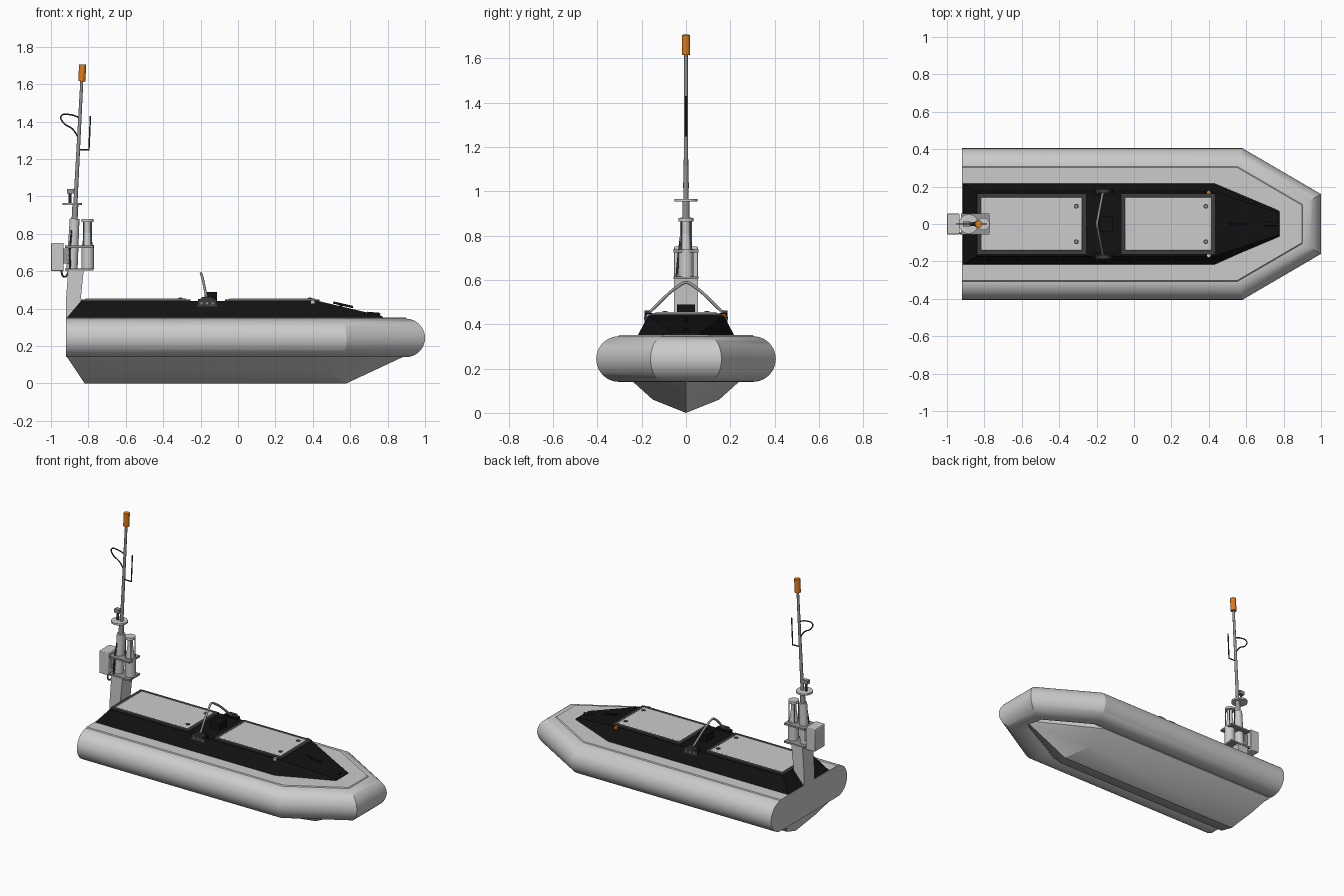
import bpy, bmesh, math
from mathutils import Vector

cube = bpy.data.objects.get("Cube")
if cube:
    bpy.data.objects.remove(cube, do_unlink=True)


def material(name, rgb):
    m = bpy.data.materials.new(name)
    m.use_nodes = True
    m.diffuse_color = (*rgb, 1)
    m.node_tree.nodes["Principled BSDF"].inputs["Base Color"].default_value = (*rgb, 1)
    return m


GREY = material("light grey", (0.6, 0.6, 0.6))
MID = material("metal grey", (0.3, 0.3, 0.3))
DARK = material("dark grey", (0.045, 0.045, 0.045))
BLACK = material("black", (0.006, 0.006, 0.006))
ORANGE = material("orange", (0.75, 0.2, 0.01))
made = []


def finish(name, bm, mat):
    bmesh.ops.recalc_face_normals(bm, faces=bm.faces)
    me = bpy.data.meshes.new(name)
    bm.to_mesh(me)
    bm.free()
    me.materials.append(mat)
    ob = bpy.data.objects.new(name, me)
    bpy.context.collection.objects.link(ob)
    made.append(ob)
    return ob


def loft(name, rings, mat):
    """Skin a list of equal closed rings and cap both ends."""
    bm = bmesh.new()
    vs = [[bm.verts.new(p) for p in r] for r in rings]
    n = len(vs[0])
    for a, b in zip(vs, vs[1:]):
        for i in range(n):
            j = (i + 1) % n
            bm.faces.new((a[i], a[j], b[j], b[i]))
    bm.faces.new(vs[0])
    bm.faces.new(vs[-1])
    return finish(name, bm, mat)


def box(name, x0, x1, y0, y1, z0, z1, mat, bevel=0):
    ob = loft(name, [[(x0, y0, z), (x1, y0, z), (x1, y1, z), (x0, y1, z)] for z in (z0, z1)], mat)
    if bevel:
        mod = ob.modifiers.new("bevel", "BEVEL")
        mod.width, mod.segments = bevel, 2
    return ob


def rod(name, a, b, r0, mat, r1=None, sides=20):
    """Round bar between two points."""
    a, b = Vector(a), Vector(b)
    rot = (b - a).to_track_quat("Z", "Y")
    ring = [Vector((math.cos(t), math.sin(t), 0)) for t in (math.tau * i / sides for i in range(sides))]
    return loft(name, [[p + rot @ (v * r) for v in ring]
                       for p, r in ((a, r0), (b, r0 if r1 is None else r1))], mat)


def wire(name, pts, r, mat):
    """Smooth bent wire through a few points."""
    cu = bpy.data.curves.new(name, "CURVE")
    cu.dimensions = "3D"
    cu.bevel_depth, cu.bevel_resolution, cu.resolution_u = r, 2, 6
    sp = cu.splines.new("BEZIER")
    sp.bezier_points.add(len(pts) - 1)
    for bp, p in zip(sp.bezier_points, pts):
        bp.co = p
        bp.handle_left_type = bp.handle_right_type = "AUTO"
    cu.materials.append(mat)
    ob = bpy.data.objects.new(name, cu)
    bpy.context.collection.objects.link(ob)


# Inflated collar: the plan outline is offset along a round section
STERN, R, ZC = -0.92, 0.103, 0.243


def outline(d, z):
    half = [(STERN, 0.302 + d), (0.552 + 0.27 * d, 0.302 + d), (0.897 + d, 0.101 + 0.57 * d)]
    return [(x, y, z) for x, y in half] + [(x, -y, z) for x, y in reversed(half)]


angles = [math.radians(-180 + 270 * i / 30) for i in range(31)]
loft("inflated_collar", [outline(R * math.cos(a), ZC + R * math.sin(a)) for a in angles], GREY)
loft("deck_skin", [outline(0.01, 0.34), outline(0.0, 0.351)], GREY)


# V-shaped hull below the collar
def hull_ring(keel, chine, sheer):
    side = [chine, sheer, (sheer[0], sheer[1], 0.25)]
    return [keel] + side + [(x, -y, z) for x, y, z in reversed(side)]


loft("hull", [
    hull_ring((-0.82, 0, 0), (-0.86, 0.15, 0.06), (STERN, 0.25, 0.15)),
    hull_ring((0.58, 0, 0), (0.48, 0.15, 0.06), (0.46, 0.25, 0.15)),
    hull_ring((0.88, 0, 0.14), (0.88, 0.012, 0.145), (0.88, 0.025, 0.15))], GREY)


# Raised black deck with a sloping nose
def deck_ring(xb, yb, xt, yt, zt):
    return [(xb, -yb, 0.345), (xt, -yt, zt), (xt, yt, zt), (xb, yb, 0.345)]


loft("raised_deck", [deck_ring(STERN, 0.22, -0.84, 0.17, 0.44),
                     deck_ring(0.43, 0.22, 0.43, 0.17, 0.44),
                     deck_ring(0.785, 0.07, 0.77, 0.06, 0.36)], BLACK)

# Hatches with dark frames and latches
for label, x0, x1 in (("aft", -0.84, -0.255), ("fore", -0.07, 0.437)):
    box(label + "_hatch_frame", x0, x1, -0.163, 0.163, 0.43, 0.449, DARK)
    box(label + "_hatch_panel", x0 + 0.022, x1 - 0.022, -0.142, 0.142, 0.44, 0.454, GREY, 0.006)
    for s in (-1, 1):
        c = (x1 - 0.053, s * 0.095)
        rod(label + "_hatch_latch", (*c, 0.45), (*c, 0.457), 0.013, DARK)
        rod(label + "_latch_core", (*c, 0.45), (*c, 0.459), 0.007, MID)

# Lifting sling with side brackets
for s in (-1, 1):
    prof = [(-0.22, 0.41), (-0.11, 0.41), (-0.115, 0.44), (-0.14, 0.462), (-0.19, 0.462), (-0.215, 0.44)]
    loft("sling_bracket", [[(x, s * y, z) for x, z in prof] for y in (0.165, 0.187)], DARK)
    for k in range(3):
        x = -0.195 + 0.03 * k
        rod("bracket_bolt", (x, s * 0.186, 0.428), (x, s * 0.19, 0.428), 0.006, MID, sides=10)
    box("bracket_foot", -0.215, -0.115, min(s * 0.15, s * 0.187), max(s * 0.15, s * 0.187), 0.43, 0.45, BLACK)
wire("lifting_sling", [(-0.165, -0.175, 0.445), (-0.193, -0.03, 0.575), (-0.198, 0, 0.588),
                       (-0.193, 0.03, 0.575), (-0.165, 0.175, 0.445)], 0.007, MID)
box("deck_block", -0.18, -0.112, -0.04, 0.04, 0.43, 0.488, BLACK)
box("left_side_marker", 0.39, 0.41, 0.163, 0.178, 0.428, 0.445, ORANGE)
box("right_side_marker", 0.39, 0.41, -0.178, -0.163, 0.428, 0.445, GREY)

# Bow cleat and handle
rod("bow_handle", (0.51, 0, 0.432), (0.615, 0, 0.408), 0.006, BLACK)
rod("bow_handle_post", (0.55, 0, 0.40), (0.55, 0, 0.425), 0.008, BLACK)
rod("bow_cleat", (0.69, 0, 0.372), (0.76, 0, 0.366), 0.011, BLACK)

# Stern column, shelves and equipment box
loft("mast_column", [[(x0, -w, z), (x1, -w, z), (x1, w, z), (x0, w, z)] for x0, x1, w, z in
                     ((-0.92, -0.842, 0.055, 0.345), (-0.92, -0.842, 0.055, 0.44),
                      (-0.908, -0.825, 0.055, 0.605))], GREY)
for z in (0.603, 0.724):
    box("mast_shelf", -0.925, -0.772, -0.057, 0.057, z, z + 0.012, MID)
box("equipment_box", -1.0, -0.932, -0.055, 0.055, 0.6, 0.75, GREY, 0.004)
box("box_mount", -0.94, -0.9, -0.025, 0.025, 0.64, 0.72, MID)
wire("equipment_cable", [(-0.945, -0.04, 0.6), (-0.93, -0.05, 0.57), (-0.905, -0.045, 0.6),
                         (-0.9, -0.035, 0.7), (-0.89, -0.02, 0.82)], 0.005, DARK)

# Lantern standing on the shelves
rod("lantern_base", (-0.803, 0, 0.612), (-0.803, 0, 0.74), 0.033, GREY)
rod("lantern_body", (-0.805, 0, 0.74), (-0.805, 0, 0.81), 0.028, GREY, 0.018)
rod("lantern_neck", (-0.805, 0, 0.81), (-0.805, 0, 0.87), 0.018, GREY)
rod("lantern_cap", (-0.805, 0, 0.864), (-0.805, 0, 0.88), 0.033, GREY)
for k in range(4):
    a = math.tau * (k + 0.5) / 4
    x, y = -0.805 + 0.029 * math.cos(a), 0.029 * math.sin(a)
    rod("lantern_rod", (x, y, 0.73), (x, y, 0.87), 0.003, MID, sides=8)

# Leaning mast, disc, beacon


def mast(z):
    return Vector((-0.888 + (z - 0.6) * 0.052, 0, z))


rod("lower_mast", mast(0.6), mast(0.88), 0.03, GREY, 0.026)
rod("mast_collar", mast(0.87), mast(0.96), 0.016, MID)
rod("mast_disc", (-0.885, 0, 0.953), (-0.885, 0, 0.965), 0.052, GREY, sides=28)
rod("mast_pole", mast(0.95), mast(1.63), 0.011, MID, 0.008)
rod("mast_beacon", mast(1.615), mast(1.705), 0.019, ORANGE)
rod("sensor_stem", (-0.898, 0, 0.96), (-0.898, 0, 1.02), 0.007, DARK)
box("sensor_head", -0.915, -0.878, -0.014, 0.014, 1.015, 1.04, MID)

# Wire aerials
wire("loop_aerial", [mast(1.42), (-0.9, 0, 1.437), (-0.945, 0, 1.43), (-0.935, 0, 1.395),
                     (-0.885, 0, 1.36), mast(1.31)], 0.004, DARK)
rod("side_aerial_arm", mast(1.25), (-0.795, 0, 1.25), 0.004, DARK, sides=10)
rod("side_aerial", (-0.797, 0, 1.247), (-0.789, 0, 1.43), 0.004, DARK, sides=10)

# Smooth round parts, keep hard edges
bpy.ops.object.select_all(action="DESELECT")
for ob in made:
    ob.select_set(True)
bpy.context.view_layer.objects.active = made[0]
bpy.ops.object.shade_smooth_by_angle(angle=math.radians(22))
